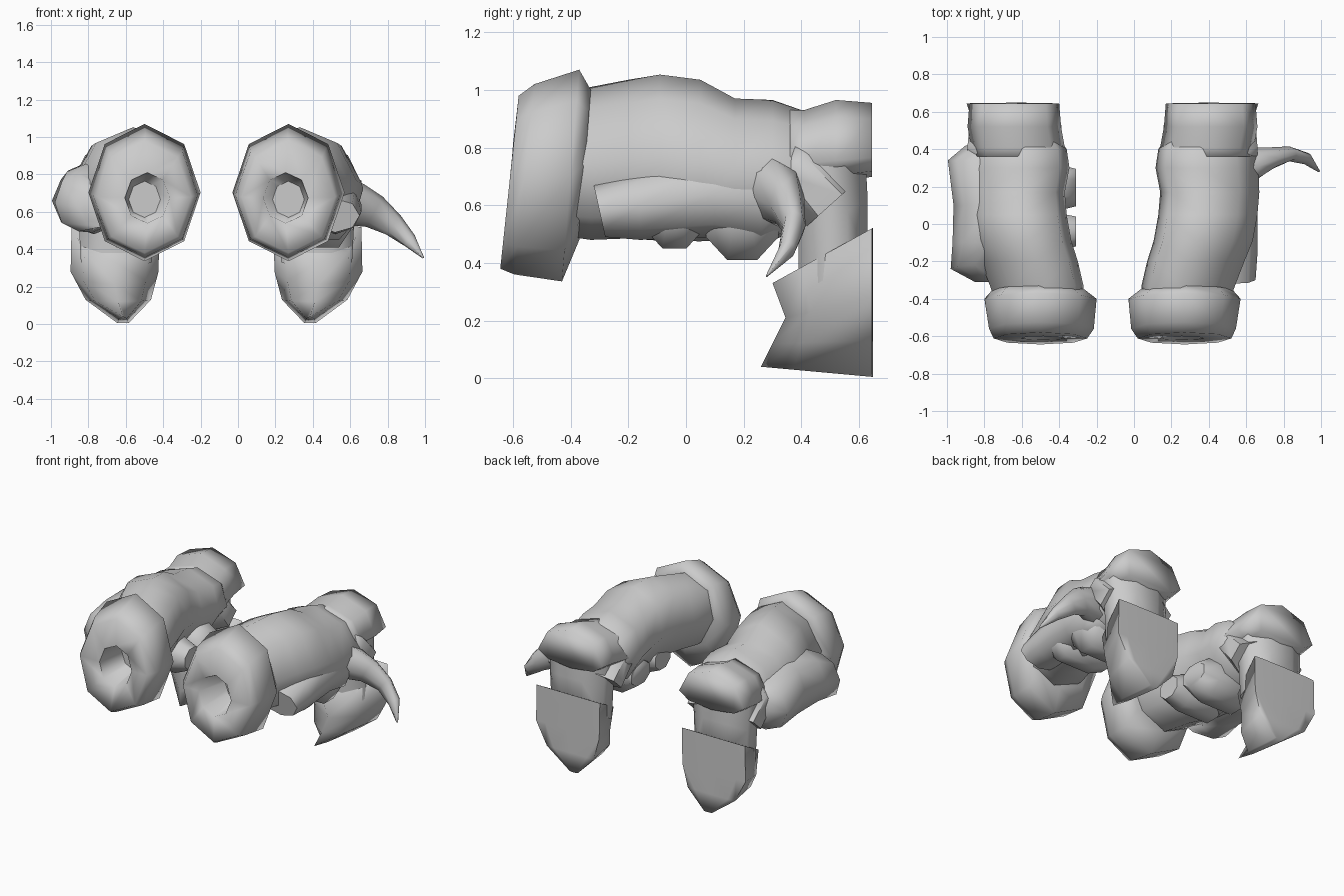
import bpy, bmesh
from math import cos, sin, pi
from mathutils import Vector

K = 1 / cos(pi / 8)  # octagon flat-to-corner ratio


def loft(name, rings, mirror, off=0.0, angle=62, low=1.0, n=8):
    """Skin rings given as (centre, axis u, axis v), capped; low scales the -v half."""
    bm = bmesh.new()
    loops = []
    k = K if off else 1
    for c, u, v in rings:
        c, u, v = Vector(c), Vector(u) * k, Vector(v) * k
        loop = []
        for i in range(n):
            a = 2 * pi * (i + off) / n
            s = sin(a) if sin(a) > 0 else sin(a) * low
            p = c + u * cos(a) + v * s
            if mirror:
                p.x = -0.23 - p.x
            loop.append(bm.verts.new(p))
        loops.append(loop)
    for a, b in zip(loops, loops[1:]):
        for i in range(n):
            j = (i + 1) % n
            bm.faces.new((a[i], a[j], b[j], b[i]))
    bm.faces.new(loops[0])
    bm.faces.new(loops[-1])
    bmesh.ops.recalc_face_normals(bm, faces=bm.faces)
    me = bpy.data.meshes.new(name)
    bm.to_mesh(me)
    bm.free()
    ob = bpy.data.objects.new(name, me)
    bpy.context.collection.objects.link(ob)
    bpy.ops.object.select_all(action='DESELECT')
    ob.select_set(True)
    bpy.context.view_layer.objects.active = ob
    bpy.ops.object.shade_smooth_by_angle(angle=angle * pi / 180)
    return ob


def along_y(rows, lean=0.0):
    """Rows of y, centre x, centre z, half width, half height, tilt of the top in y."""
    return [((x, y, z), (rx, 0, 0), (lean, t, rz)) for y, x, z, rx, rz, t in rows]


def claw_ring(x, rx, yf, zf, yb, zb):
    """Tilted half-round claw section, full width along its flat back."""
    return ((x, yb, zb), (rx, 0, 0), (0, yf - yb, zf - zb))


for side, m in (("right", False), ("left", True)):
    # Flared cuff with a hollow opening
    loft(side + "_cuff", along_y([
        (-0.25, 0.28, 0.66, 0.06, 0.07, 0),
        (-0.61, 0.255, 0.675, 0.12, 0.135, 0.01),
        (-0.612, 0.27, 0.68, 0.25, 0.30, 0.032),
        (-0.56, 0.265, 0.69, 0.28, 0.33, 0.035),
        (-0.40, 0.27, 0.703, 0.30, 0.367, 0.03),
        (-0.35, 0.28, 0.74, 0.245, 0.26, 0.02),
    ]), m, angle=80)

    # Main body running back to the knuckles
    loft(side + "_body", along_y([
        (-0.40, 0.28, 0.74, 0.235, 0.25, 0),
        (-0.33, 0.29, 0.745, 0.25, 0.265, 0),
        (-0.20, 0.33, 0.76, 0.26, 0.275, 0),
        (-0.09, 0.37, 0.765, 0.265, 0.288, 0),
        (0.05, 0.395, 0.755, 0.265, 0.28, 0),
        (0.17, 0.405, 0.725, 0.265, 0.245, 0),
        (0.30, 0.39, 0.72, 0.275, 0.245, 0),
        (0.40, 0.39, 0.73, 0.26, 0.20, 0),
        (0.47, 0.40, 0.72, 0.22, 0.15, 0),
    ], lean=-0.04), m)
    loft(side + "_knuckle", along_y([
        (0.36, 0.39, 0.74, 0.25, 0.19, 0),
        (0.41, 0.39, 0.745, 0.25, 0.185, 0),
        (0.52, 0.41, 0.755, 0.25, 0.21, 0),
        (0.645, 0.41, 0.765, 0.24, 0.19, 0),
    ]), m, low=0.35, angle=95)

    # Diagonal guard and the finger stub leading into the claw
    loft(side + "_knuckle_guard", [
        ((0.405, 0.345, 0.775), (0.20, 0, 0), (0, 0.08, 0.07)),
        ((0.405, 0.38, 0.735), (0.255, 0, 0), (0, 0.085, 0.075)),
        ((0.405, 0.50, 0.60), (0.245, 0, 0), (0, 0.10, 0.09)),
    ], m, off=0.5)
    loft(side + "_finger", [
        ((0.42, 0.50, 0.76), (0.21, 0, 0), (0, 0.12, 0.05)),
        ((0.42, 0.51, 0.55), (0.20, 0, 0), (0, 0.12, 0.07)),
        ((0.42, 0.51, 0.36), (0.19, 0, 0), (0, 0.12, 0.07)),
    ], m, off=0.5)

    # Down-turned claw
    loft(side + "_claw", [
        claw_ring(0.425, 0.235, 0.30, 0.33, 0.645, 0.52),
        claw_ring(0.43, 0.235, 0.345, 0.21, 0.645, 0.28),
        claw_ring(0.41, 0.175, 0.30, 0.12, 0.645, 0.13),
        claw_ring(0.385, 0.03, 0.26, 0.04, 0.645, 0.005),
    ], m, low=0.01, angle=95)

    # Curled pads under the body
    px = 0.18 if m else 0.30
    for i, (y0, y1, z) in enumerate(((-0.14, 0.06, 0.56), (0.07, 0.32, 0.545))):
        ym, h = (y0 + y1) / 2, (y1 - y0) / 2
        loft(f"{side}_pad_{i}", [
            ((px - 0.10, ym, z), (0, h * 0.8, 0), (0, 0, 0.07)),
            ((px, ym, z), (0, h, 0), (0, 0, z - 0.45 + 0.04 * i)),
            ((px + 0.24, ym, z), (0, h, 0), (0, 0, z - 0.45 + 0.04 * i)),
            ((px + 0.31, ym, z + 0.03), (0, h * 0.7, 0), (0, 0, 0.06)),
        ], m, off=0.5)

    # Outer side: thick thumb bulge on the left, small pad and spike on the right
    if m:
        loft("left_thumb_bulge", along_y([
            (-0.31, 0.50, 0.62, 0.12, 0.10, 0),
            (-0.24, 0.62, 0.65, 0.13, 0.155, 0.02),
            (-0.10, 0.55, 0.68, 0.19, 0.19, 0),
            (0.10, 0.54, 0.68, 0.195, 0.20, 0),
            (0.34, 0.60, 0.66, 0.165, 0.16, 0),
            (0.42, 0.52, 0.67, 0.15, 0.11, 0),
        ]), m)
    else:
        loft("right_side_pad", along_y([
            (-0.30, 0.52, 0.58, 0.13, 0.09, -0.02),
            (-0.16, 0.52, 0.60, 0.14, 0.12, 0),
            (0.10, 0.51, 0.64, 0.15, 0.15, 0),
            (0.26, 0.51, 0.62, 0.15, 0.16, 0),
            (0.34, 0.50, 0.62, 0.12, 0.11, 0),
        ]), m)
        loft("right_spike", [
            ((0.50, 0.27, 0.66), (0, 0.12, 0), (0.06, 0, 0.13)),
            ((0.62, 0.31, 0.64), (0, 0.10, 0), (0.05, 0, 0.11)),
            ((0.73, 0.35, 0.60), (0, 0.06, 0), (0.045, 0, 0.08)),
            ((0.83, 0.375, 0.53), (0, 0.04, 0), (0.04, 0, 0.05)),
            ((0.92, 0.35, 0.445), (0.01, 0.03, 0), (0.025, 0, 0.03)),
            ((0.99, 0.28, 0.355), (0.004, 0.003, 0), (0.003, 0, 0.004)),
        ], m)
